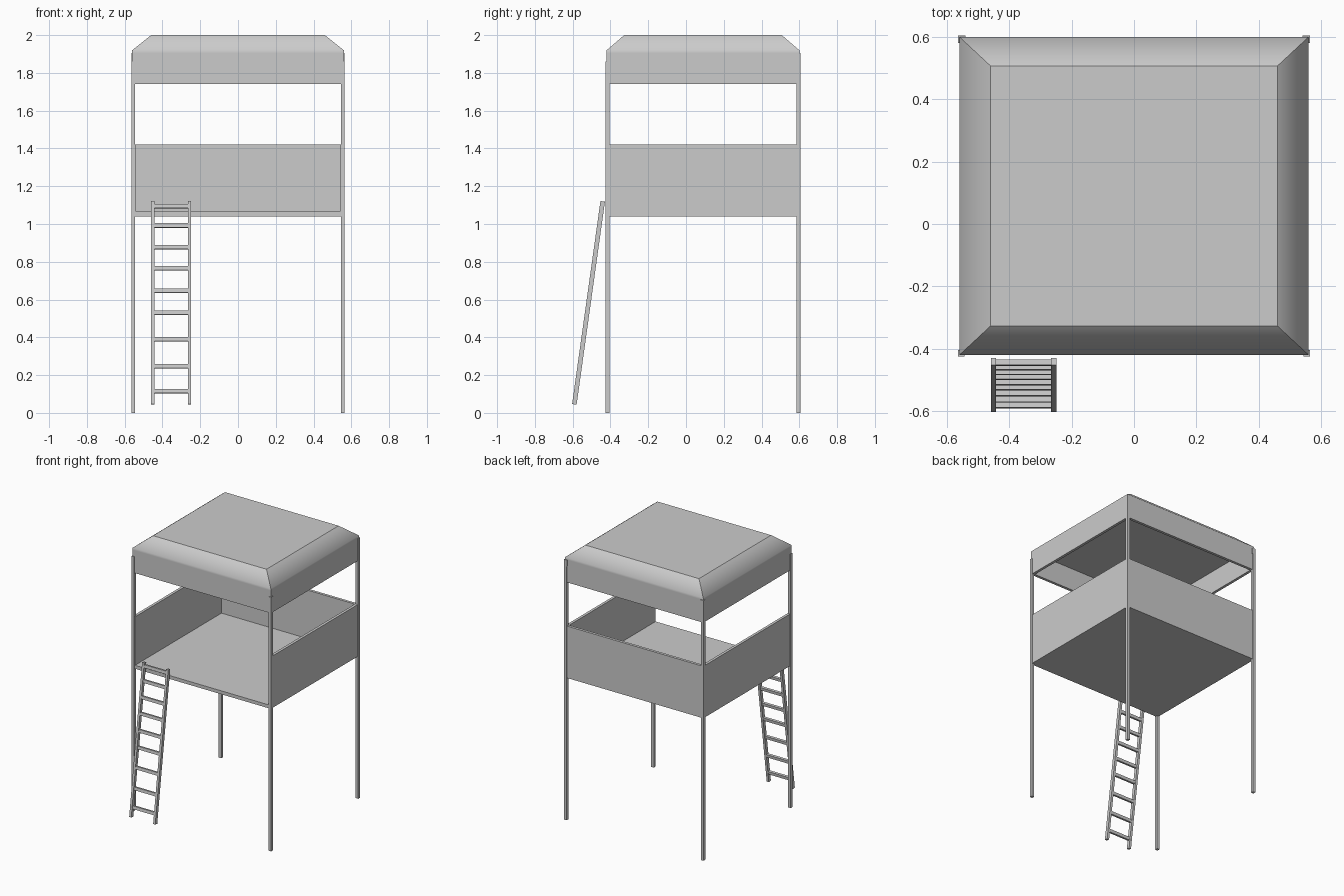
import bpy, bmesh, math
from mathutils import Vector

if "Cube" in bpy.data.objects:
    bpy.data.objects.remove(bpy.data.objects["Cube"])

X, Y0, Y1 = 0.56, -0.42, 0.60   # cabin outline
T = 0.02                        # panel thickness


def make_object(name, bm):
    mesh = bpy.data.meshes.new(name)
    bmesh.ops.recalc_face_normals(bm, faces=bm.faces)
    bm.to_mesh(mesh)
    bm.free()
    obj = bpy.data.objects.new(name, mesh)
    bpy.context.collection.objects.link(obj)
    return obj


def box(name, lo, hi):
    lo, hi = Vector(lo), Vector(hi)
    bm = bmesh.new()
    bmesh.ops.create_cube(bm, size=1)
    for v in bm.verts:
        v.co = (lo + hi) / 2 + v.co * (hi - lo)
    return make_object(name, bm)


def side_box(name, x0, x1, y0, y1, z0, z1):
    # mirrored pair on the right and left
    box(name + "_right", (x0, y0, z0), (x1, y1, z1))
    box(name + "_left", (-x1, y0, z0), (-x0, y1, z1))


# Corner posts, with small blocks on the back pair
side_box("front_post", 0.544, 0.565, -0.425, -0.404, 0, 1.86)
side_box("back_post", 0.544, 0.565, 0.584, 0.605, 0, 1.86)
side_box("back_post_block", 0.541, 0.565, 0.581, 0.605, 1.86, 1.905)

# Platform floor and low walls, open at the front
box("floor", (-X + T, Y0, 1.04), (X - T, Y1 - T, 1.065))
side_box("side_wall", X - T, X, Y0, Y1, 1.04, 1.42)
box("back_wall", (-X + T, Y1 - T, 1.04), (X - T, Y1, 1.42))

# Skirt hanging under the roof
side_box("roof_skirt_side", X - T, X, Y0, Y1, 1.74, 1.905)
box("roof_skirt_front", (-X + T, Y0, 1.74), (X - T, Y0 + T, 1.905))
box("roof_skirt_back", (-X + T, Y1 - T, 1.74), (X - T, Y1, 1.905))

# Roof slab: short lip, sloped hips, flat top
bm = bmesh.new()
rings = []
for inset_x, inset_y, z in ((0, 0, 1.905), (0, 0, 1.92), (0.10, 0.093, 2.0)):
    x, y0, y1 = X - inset_x, Y0 + inset_y, Y1 - inset_y
    rings.append([bm.verts.new((a, b, z)) for a, b in
                  ((-x, y0), (x, y0), (x, y1), (-x, y1))])
for low, high in zip(rings, rings[1:]):
    for i in range(4):
        j = (i + 1) % 4
        bm.faces.new((low[i], low[j], high[j], high[i]))
bm.faces.new(rings[0][::-1])
bm.faces.new(rings[2])
for f in bm.faces:
    f.smooth = True
for e in bm.edges:   # only the lip edge blends smoothly into the slope
    e.smooth = all(abs(v.co.z - 1.92) < 1e-4 for v in e.verts)
make_object("roof", bm)

# Leaning ladder
foot, head = Vector((0, -0.591, 0.045)), Vector((0, -0.441, 1.12))
lean = -math.atan2(head.y - foot.y, head.z - foot.z)
mid, length = (foot + head) / 2, (head - foot).length


def ladder_part(name, centre, size):
    obj = box(name, [-s / 2 for s in size], [s / 2 for s in size])
    obj.location = centre
    obj.rotation_euler.x = lean


for name, x in (("ladder_rail_left", -0.451), ("ladder_rail_right", -0.257)):
    ladder_part(name, (x, mid.y, mid.z), (0.017, 0.024, length))
for i, z in enumerate((0.115, 0.246, 0.39, 0.53, 0.646, 0.765, 0.878, 0.992, 1.095)):
    p = foot.lerp(head, (z - foot.z) / (head.z - foot.z))
    ladder_part(f"ladder_rung_{i + 1}", (-0.354, p.y, z), (0.186, 0.018, 0.022))
